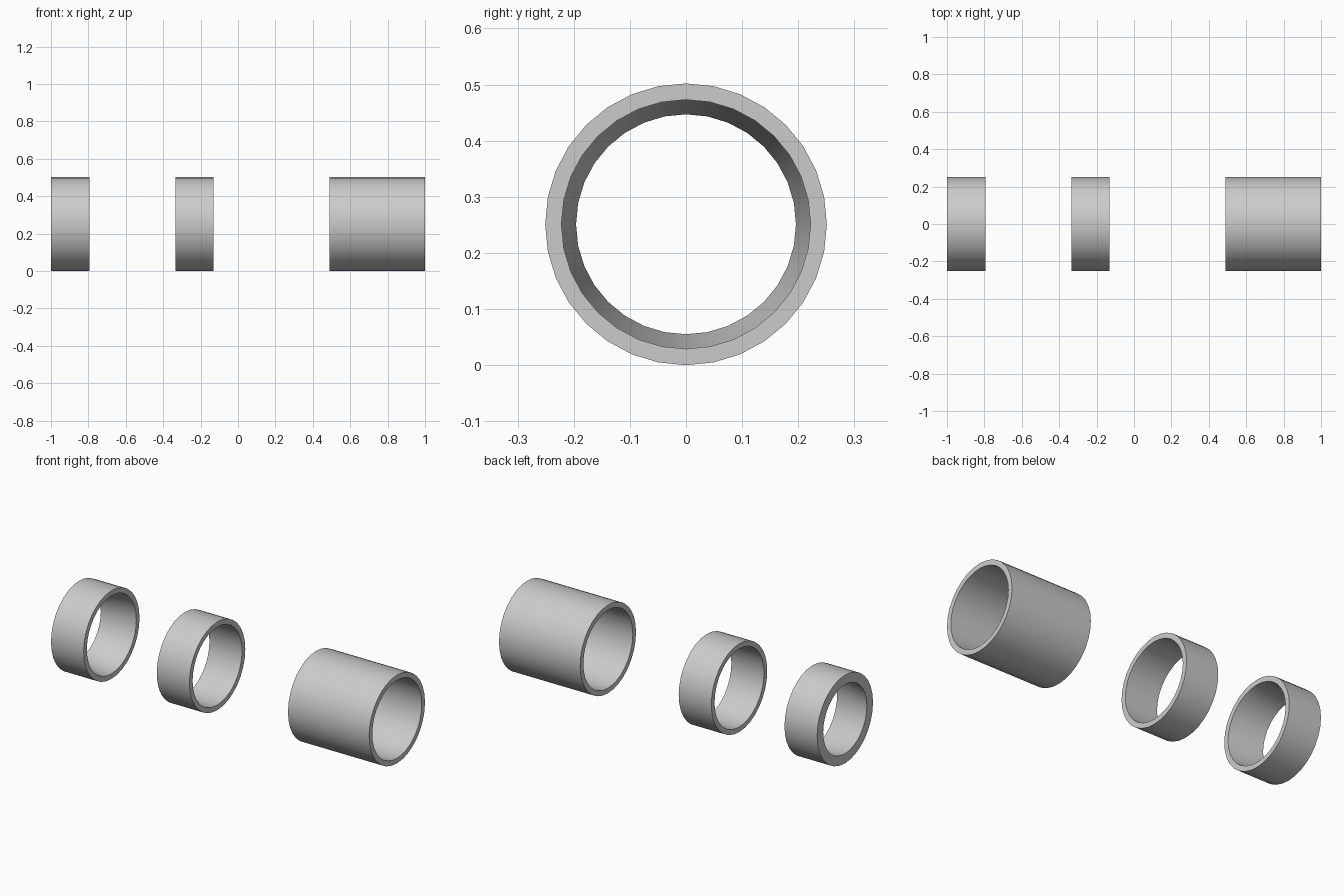
import bpy, bmesh
from math import sin, cos, tau

if "Cube" in bpy.data.objects:
    bpy.data.objects.remove(bpy.data.objects["Cube"])

SIDES = 32
R_OUT = 0.251
R_IN = 0.222


def sleeve(name, x0, x1, bore0, bore1):
    """Hollow tube along x; the bore may taper from bore0 to bore1."""
    profile = [(x0, R_OUT), (x1, R_OUT), (x1, bore1), (x0, bore0)]
    bm = bmesh.new()
    loops = [[bm.verts.new((x, r * sin(tau * i / SIDES), R_OUT + r * cos(tau * i / SIDES)))
              for i in range(SIDES)] for x, r in profile]
    for k in range(4):
        a, b = loops[k], loops[(k + 1) % 4]
        for i in range(SIDES):
            j = (i + 1) % SIDES
            bm.faces.new((a[i], a[j], b[j], b[i]))
    bmesh.ops.recalc_face_normals(bm, faces=bm.faces)
    mesh = bpy.data.meshes.new(name)
    bm.to_mesh(mesh)
    bm.free()
    obj = bpy.data.objects.new(name, mesh)
    bpy.context.collection.objects.link(obj)
    # smooth walls, crisp rims
    bpy.ops.object.select_all(action='DESELECT')
    obj.select_set(True)
    bpy.context.view_layer.objects.active = obj
    bpy.ops.object.shade_smooth_by_angle(angle=0.6)


# end ring with tapered bore, plain middle ring, long sleeve
sleeve("tapered_end_ring", -1.0, -0.795, 0.196, R_IN)
sleeve("middle_ring", -0.335, -0.13, R_IN, R_IN)
sleeve("long_sleeve", 0.49, 1.0, R_IN, R_IN)
